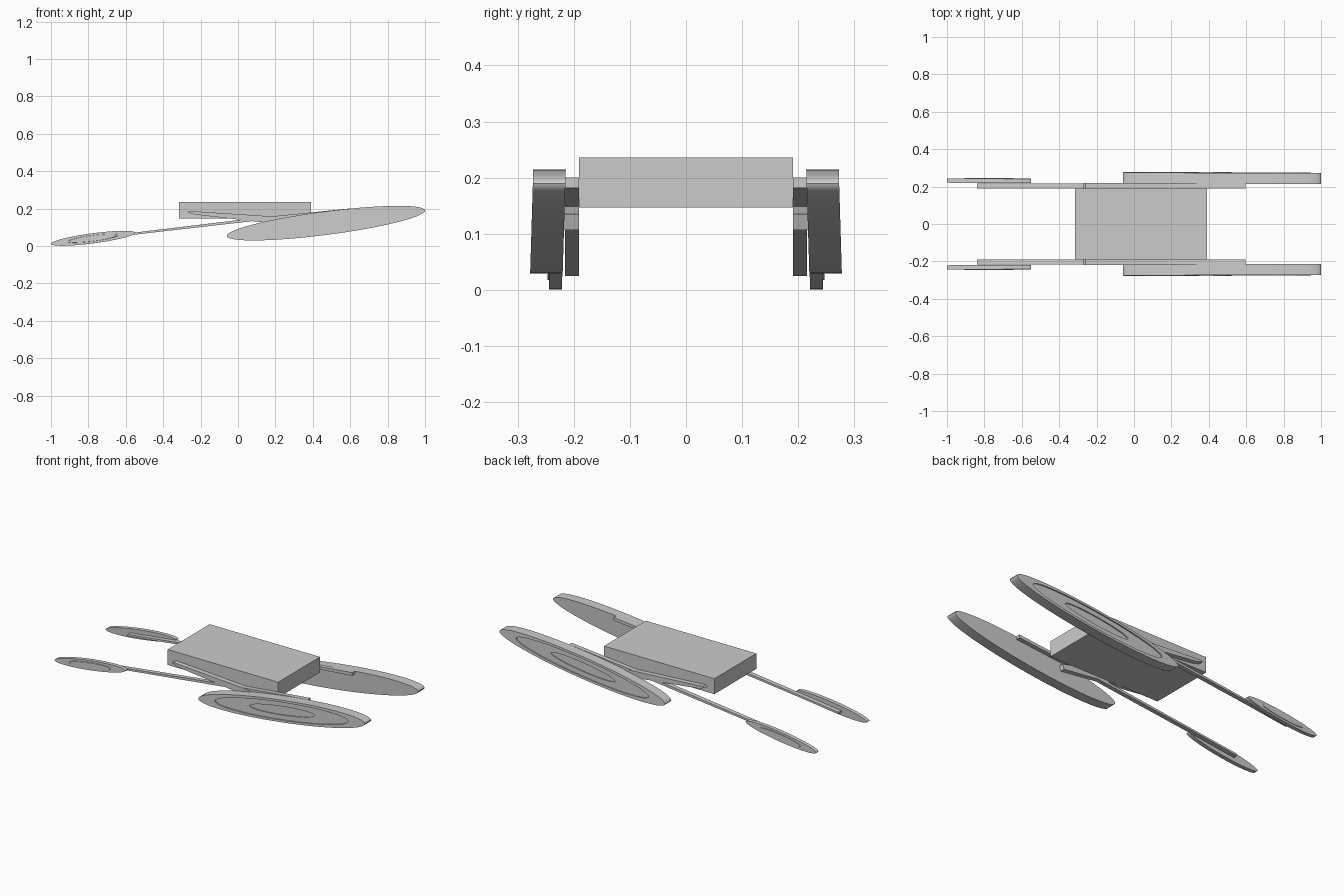
import bpy, bmesh, math

if "Cube" in bpy.data.objects:
    bpy.data.objects.remove(bpy.data.objects["Cube"])

PHASE = math.radians(47)   # skew of the flattened wheels


def finish(name, bm, mirror=True):
    bmesh.ops.recalc_face_normals(bm, faces=bm.faces)
    mesh = bpy.data.meshes.new(name)
    bm.to_mesh(mesh)
    bm.free()
    ob = bpy.data.objects.new(name, mesh)
    bpy.context.collection.objects.link(ob)
    if mirror:
        mod = ob.modifiers.new("Mirror", 'MIRROR')
        mod.use_axis = (False, True, False)
        mod.use_mirror_merge = False
    return ob


def wheel(name, cx, cz, rx, rz, profile, n=72):
    """Skewed elliptical disc; profile = (radius factor, y) from inner to outer face."""
    bm = bmesh.new()
    rings = []
    for f, y in profile:
        ring = []
        for i in range(n):
            t = 2 * math.pi * i / n
            dz = f * rz * math.sin(t + PHASE)
            ring.append(bm.verts.new((cx + f * rx * math.cos(t), y - 0.03 * dz, cz + dz)))
        rings.append(ring)
    for a, b in zip(rings, rings[1:]):
        for i in range(n):
            j = (i + 1) % n
            bm.faces.new((a[i], a[j], b[j], b[i]))
    bm.faces.new(rings[0])
    bm.faces.new(rings[-1])
    ob = finish(name, bm)
    bpy.ops.object.select_all(action='DESELECT')
    ob.select_set(True)
    bpy.context.view_layer.objects.active = ob
    bpy.ops.object.shade_smooth_by_angle(angle=math.radians(30))


def plate(name, outline, y0, y1, mirror=True):
    """Side outline in x-z extruded along y."""
    bm = bmesh.new()
    face = bm.faces.new([bm.verts.new((x, y0, z)) for x, z in outline])
    ext = bmesh.ops.extrude_face_region(bm, geom=[face])
    verts = [v for v in ext["geom"] if isinstance(v, bmesh.types.BMVert)]
    bmesh.ops.translate(bm, verts=verts, vec=(0, y1 - y0, 0))
    finish(name, bm, mirror)


# central body
plate("body", [(-0.315, 0.147), (0.39, 0.147), (0.39, 0.236), (-0.315, 0.236)],
      -0.191, 0.191, mirror=False)

# long arms reaching from the small wheels to the large wheels
plate("long_arm", [(-0.84, 0.025), (-0.55, 0.061), (0.08, 0.133), (0.595, 0.182),
                   (0.595, 0.2), (0.08, 0.148), (-0.55, 0.072), (-0.84, 0.037)],
      0.191, 0.216)

# short arms crossing down over the body sides
plate("short_arm", [(-0.27, 0.18), (-0.23, 0.168), (0.3, 0.107), (0.31, 0.135),
                    (0.2, 0.157), (-0.26, 0.187)],
      0.191, 0.219)

# large wheels with a recessed outer face and stepped hub
wheel("large_wheel", 0.47, 0.122, 0.53, 0.0925,
      [(1, 0.217), (1, 0.275), (0.8, 0.275), (0.8, 0.268),
       (0.39, 0.268), (0.39, 0.262)])

# small wheels with a thin raised hub
wheel("small_wheel", -0.775, 0.041, 0.225, 0.04,
      [(1, 0.22), (1, 0.243), (0.6, 0.243), (0.57, 0.246), (0.2, 0.246)])
